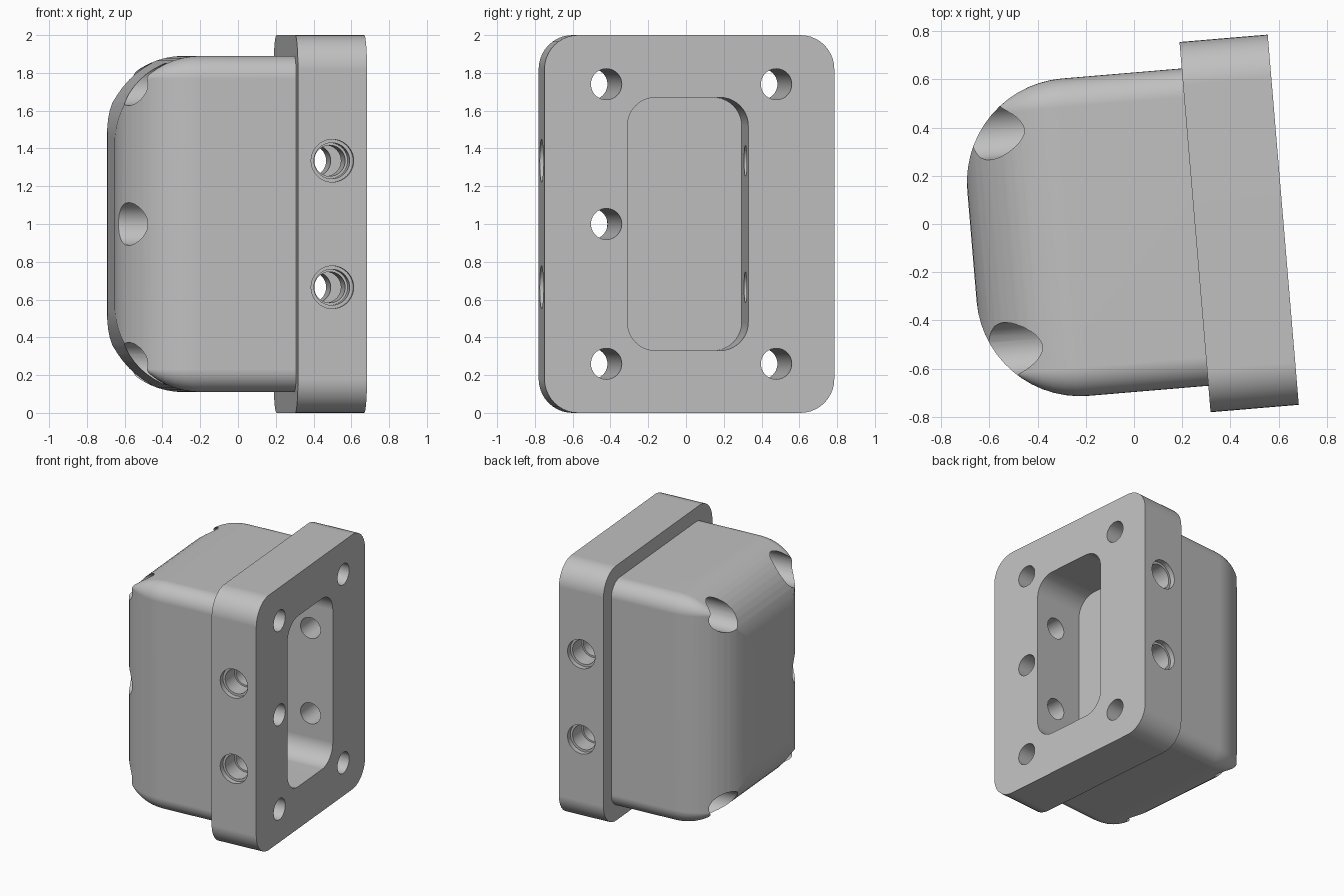
import bpy
import bmesh
from math import sin, cos, pi, radians
from mathutils import Matrix

if "Cube" in bpy.data.objects:
    bpy.data.objects.remove(bpy.data.objects["Cube"])

metal = bpy.data.materials.new("plain_grey")
metal.use_nodes = True
GREY = (0.53, 0.53, 0.53, 1)
metal.diffuse_color = GREY
metal.node_tree.nodes["Principled BSDF"].inputs["Base Color"].default_value = GREY

MID = -0.034                   # centre of the block across its width
FACE, BACK = 0.618, 0.251      # the two sides of the flange
END = -0.677                   # far end of the housing


def ring(x, y, z, half_y, half_z, radius, steps=10):
    """Rounded rectangle in the plane at x."""
    pts = []
    for q, (sy, sz) in enumerate([(1, 1), (-1, 1), (-1, -1), (1, -1)]):
        for i in range(steps + 1):
            a = (q + i / steps) * pi / 2
            pts.append((x, y + sy * (half_y - radius) + radius * cos(a),
                        z + sz * (half_z - radius) + radius * sin(a)))
    return pts


def loft(name, rings):
    """Closed solid through a row of matching rings."""
    bm = bmesh.new()
    loops = [[bm.verts.new(p) for p in r] for r in rings]
    n = len(loops[0])
    for a, b in zip(loops, loops[1:]):
        for i in range(n):
            j = (i + 1) % n
            bm.faces.new((a[i], a[j], b[j], b[i]))
    bm.faces.new(loops[0])
    bm.faces.new(loops[-1])
    bmesh.ops.recalc_face_normals(bm, faces=bm.faces)
    me = bpy.data.meshes.new(name)
    bm.to_mesh(me)
    bm.free()
    me.materials.append(metal)
    ob = bpy.data.objects.new(name, me)
    bpy.context.collection.objects.link(ob)
    return ob


def rod(axis, start, end, a, z, radius):
    """Cylinder cutter along x or y; a is its position on the other axis."""
    mid = (start + end) / 2
    loc, rot = ((mid, a, z), (0, pi / 2, 0)) if axis == "x" else ((a, mid, z), (pi / 2, 0, 0))
    bpy.ops.mesh.primitive_cylinder_add(vertices=40, radius=radius,
                                        depth=abs(end - start), location=loc, rotation=rot)
    ob = bpy.context.object
    ob.name = "bore_cutter"
    ob.data.materials.append(metal)
    return ob


def combine(target, tool, operation):
    tool.hide_render = True
    mod = target.modifiers.new("bool", "BOOLEAN")
    mod.object, mod.operation, mod.solver = tool, operation, "EXACT"
    bpy.context.view_layer.objects.active = target
    bpy.ops.object.modifier_apply(modifier=mod.name)
    bpy.data.objects.remove(tool)


# Housing with a large fillet around its far end
FILLET, EDGE, STEPS = 0.43, 0.12, 14
sections = [ring(BACK + 0.05, MID, 1, 0.66, 0.89, EDGE)]
for i in range(STEPS + 1):
    a = i / STEPS * pi / 2
    inset = FILLET * (1 - cos(a))
    sections.append(ring(END + FILLET * (1 - sin(a)), MID, 1, 0.66 - inset,
                         0.89 - inset, max(EDGE - inset, 0.004)))
housing = loft("housing", sections)

# Mounting flange
block = loft("flanged_housing", [ring(x, MID, 1, 0.77, 1, 0.18) for x in (BACK, FACE)])
combine(block, housing, "UNION")

# Rounded pocket in the flange face
pocket = loft("pocket_cutter", [ring(x, MID - 0.008, 1, 0.321, 0.67, 0.15)
                                for x in (FACE - 0.42, FACE + 0.1)])
combine(block, pocket, "DIFFERENCE")

# Bolt holes with counterbores from the rounded end
for y, z in [(-0.475, 0.26), (-0.475, 1), (-0.475, 1.74), (0.428, 0.26), (0.428, 1.74)]:
    combine(block, rod("x", -1, 1, y, z, 0.082), "DIFFERENCE")
    combine(block, rod("x", -1, -0.29, y, z, 0.113), "DIFFERENCE")

# Stepped cross holes through the flange sides into the pocket
for z in (0.665, 1.335):
    combine(block, rod("y", -1, 1, 0.434, z, 0.082), "DIFFERENCE")
    for side in (-1, 1):
        for radius, depth in ((0.095, 0.17), (0.113, 0.04)):
            cutter = rod("y", MID + side * (0.77 - depth), MID + side, 0.434, z, radius)
            combine(block, cutter, "DIFFERENCE")

# Slight turn about the vertical, then shading
block.data.transform(Matrix.Rotation(radians(4.8), 4, "Z"))
bpy.ops.object.select_all(action="DESELECT")
block.select_set(True)
bpy.context.view_layer.objects.active = block
bpy.ops.object.shade_smooth_by_angle()
normals = block.modifiers.new("flat_normals", "WEIGHTED_NORMAL")
normals.keep_sharp = True
